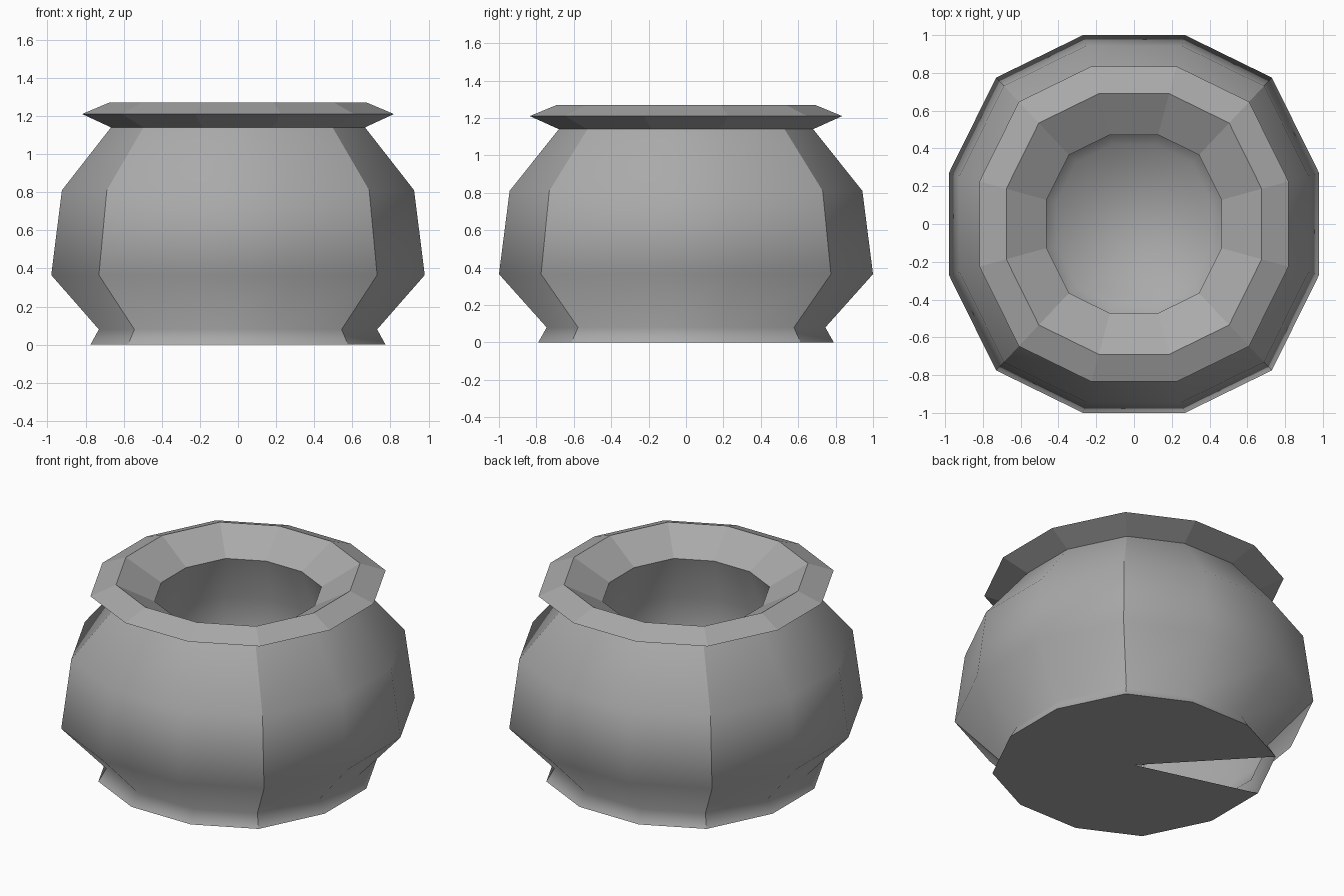
import bpy, bmesh

if "Cube" in bpy.data.objects:
    bpy.data.objects.remove(bpy.data.objects["Cube"])

# One shared colour
clay = bpy.data.materials.new("grey_clay")
clay.diffuse_color = (0.4, 0.4, 0.4, 1)
clay.use_nodes = True
clay.node_tree.nodes["Principled BSDF"].inputs["Base Color"].default_value = clay.diffuse_color

# Twelve-sided outline, mirrored from one quarter
QUARTER = [(0.98, 0.27), (0.73, 0.775), (0.27, 1.0)]
OUTLINE = (QUARTER + [(-x, y) for x, y in reversed(QUARTER)]
           + [(-x, -y) for x, y in QUARTER]
           + [(x, -y) for x, y in reversed(QUARTER)])
N = len(OUTLINE)
CORNERS = (1, 4, 7, 10)


def lathe(name, profile, smooth, seams=False, cap=False):
    """Stack scaled copies of the outline, joined by quads."""
    bm = bmesh.new()
    rings = [[bm.verts.new((x * s, y * s, z)) for x, y in OUTLINE]
             for s, z in profile]
    for a, b in zip(rings, rings[1:]):
        for i in range(N):
            j = (i + 1) % N
            f = bm.faces.new((a[i], a[j], b[j], b[i]))
            f.smooth = smooth
        if seams:
            for i in CORNERS:
                bm.edges.get((a[i], b[i])).smooth = False
    if cap:
        f = bm.faces.new(rings[-1])
        f.smooth = smooth
    return finish(name, bm)


def finish(name, bm):
    me = bpy.data.meshes.new(name)
    bm.to_mesh(me)
    bm.free()
    me.materials.append(clay)
    ob = bpy.data.objects.new(name, me)
    bpy.context.collection.objects.link(ob)
    return ob


# Rounded outer wall with a flared foot, creased at the four corners
lathe("pot_body", [(0.79, 0), (0.745, 0.08), (1.0, 0.365),
                   (0.943, 0.81), (0.68, 1.14)], True, seams=True)

# Faceted lip: underside, upper bevel and sloping mouth
lathe("rim", [(0.68, 1.14), (0.835, 1.21), (0.69, 1.27), (0.472, 1.14)], False)

# Hollow inside
lathe("inner_bowl", [(0.472, 1.14), (0.56, 0.85), (0.58, 0.5), (0.42, 0.25)],
      True, cap=True)

# Flat base with one broken-out wedge at the back left
bm = bmesh.new()
centre = bm.verts.new((0, 0, 0))
edge = [bm.verts.new((x * 0.79, y * 0.79, 0)) for x, y in OUTLINE]
for i in range(N):
    if i != 4:
        bm.faces.new((centre, edge[(i + 1) % N], edge[i]))
finish("base", bm)
